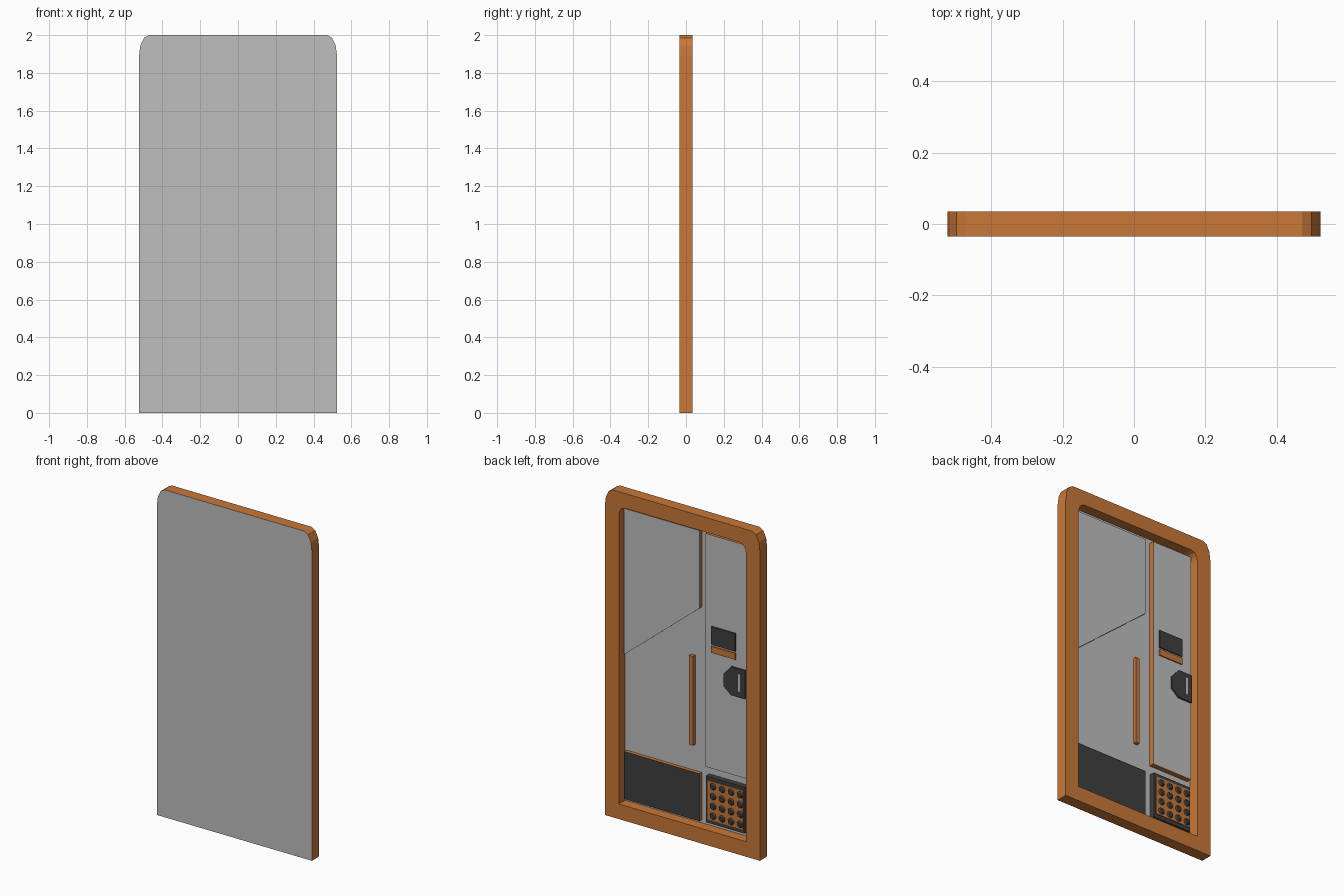
import bpy, bmesh, math
from mathutils import Matrix

if "Cube" in bpy.data.objects:
    bpy.data.objects.remove(bpy.data.objects["Cube"])


def material(name, rgb):
    m = bpy.data.materials.new(name)
    m.diffuse_color = (*rgb, 1)
    m.use_nodes = True
    m.node_tree.nodes["Principled BSDF"].inputs["Base Color"].default_value = m.diffuse_color
    return m


ORANGE = material("orange", (0.58, 0.188, 0.04))
GRAY = material("light gray", (0.52, 0.52, 0.52))
DARK = material("dark gray", (0.05, 0.05, 0.05))


def finish(name, bm, face_mat, side_mat):
    """Faces looking along y get face_mat, all others side_mat."""
    bmesh.ops.recalc_face_normals(bm, faces=bm.faces[:])
    for f in bm.faces:
        f.material_index = 0 if abs(f.normal.y) > 0.9 else 1
    me = bpy.data.meshes.new(name)
    bm.to_mesh(me)
    bm.free()
    me.materials.append(face_mat)
    me.materials.append(side_mat)
    ob = bpy.data.objects.new(name, me)
    bpy.context.collection.objects.link(ob)
    return ob


def prism(name, profile, y0, y1, face_mat, side_mat):
    """Extrude an x-z outline from y0 to y1."""
    bm = bmesh.new()
    a, b = [[bm.verts.new((x, y, z)) for x, z in profile] for y in (y0, y1)]
    bm.faces.new(a)
    bm.faces.new(b[::-1])
    n = len(a)
    for i in range(n):
        j = (i + 1) % n
        bm.faces.new((a[i], b[i], b[j], a[j]))
    return finish(name, bm, face_mat, side_mat)


def plate(name, x0, x1, z0, z1, y0, y1, face_mat, side_mat):
    return prism(name, [(x0, z0), (x1, z0), (x1, z1), (x0, z1)], y0, y1, face_mat, side_mat)


def arch(w, z0, z1, rx, rz):
    """Square at the bottom, three-segment elliptic corners at the top."""
    right = [(w - rx + rx * math.cos(t), z1 - rz + rz * math.sin(t))
             for t in (i * math.pi / 6 for i in range(4))]
    return [(-w, z0), (w, z0)] + right + [(-x, z) for x, z in right[::-1]]


FLOOR = -0.027
outer = arch(0.524, 0, 2, 0.052, 0.11)
inner = arch(0.43, 0.092, 1.91, 0.042, 0.055)

# Flat front sheet, also the floor of the recess
prism("door_sheet", outer, -0.035, FLOOR, GRAY, ORANGE)

# Raised frame around the recess
bm = bmesh.new()
rings = [[bm.verts.new((x, y, z)) for x, z in p]
         for p, y in ((outer, FLOOR), (outer, 0.035), (inner, 0.035), (inner, FLOOR))]
for k in range(4):
    a, b = rings[k], rings[(k + 1) % 4]
    for i in range(len(a)):
        j = (i + 1) % len(a)
        bm.faces.new((a[i], a[j], b[j], b[i]))
finish("frame", bm, ORANGE, ORANGE)

# Window pane with slanted lower edge, door handle, delivery flap
prism("window_pane", [(0.424, 0.99), (0.424, 1.885), (-0.088, 1.885), (-0.088, 1.41)],
      FLOOR, -0.005, GRAY, ORANGE)
plate("handle", -0.044, -0.018, 0.56, 1.105, FLOOR, -0.005, ORANGE, ORANGE)
plate("delivery_flap", -0.088, 0.42, 0.11, 0.4, FLOOR, -0.005, DARK, ORANGE)

# Control panel with display, label strip and coin plate
plate("control_panel", -0.408, -0.136, 0.46, 1.885, FLOOR, 0.005, GRAY, ORANGE)
plate("display", -0.341, -0.177, 1.22, 1.33, 0.005, 0.012, DARK, DARK)
plate("label_strip", -0.341, -0.177, 1.17, 1.21, 0.005, 0.012, ORANGE, ORANGE)
prism("coin_plate", [(-0.408, 0.948), (-0.314, 0.948), (-0.264, 0.99), (-0.264, 1.065),
                     (-0.314, 1.122), (-0.408, 1.122)], 0.005, 0.015, DARK, DARK)
plate("coin_slot", -0.377, -0.363, 0.985, 1.092, 0.015, 0.018, GRAY, GRAY)

# Keypad: dark surround, orange plate, four by four round buttons
plate("keypad_surround", -0.402, -0.139, 0.122, 0.405, FLOOR, 0.006, DARK, DARK)
plate("keypad_plate", -0.392, -0.153, 0.145, 0.384, 0.006, 0.011, ORANGE, ORANGE)
bm = bmesh.new()
for i in range(4):
    for j in range(4):
        place = (Matrix.Translation((-0.19 - 0.061 * i, 0.016, 0.174 + 0.06 * j))
                 @ Matrix.Rotation(-math.pi / 2, 4, 'X'))
        bmesh.ops.create_cone(bm, cap_ends=True, segments=16, radius1=0.021,
                              radius2=0.014, depth=0.01, matrix=place)
finish("keypad_buttons", bm, DARK, DARK)
